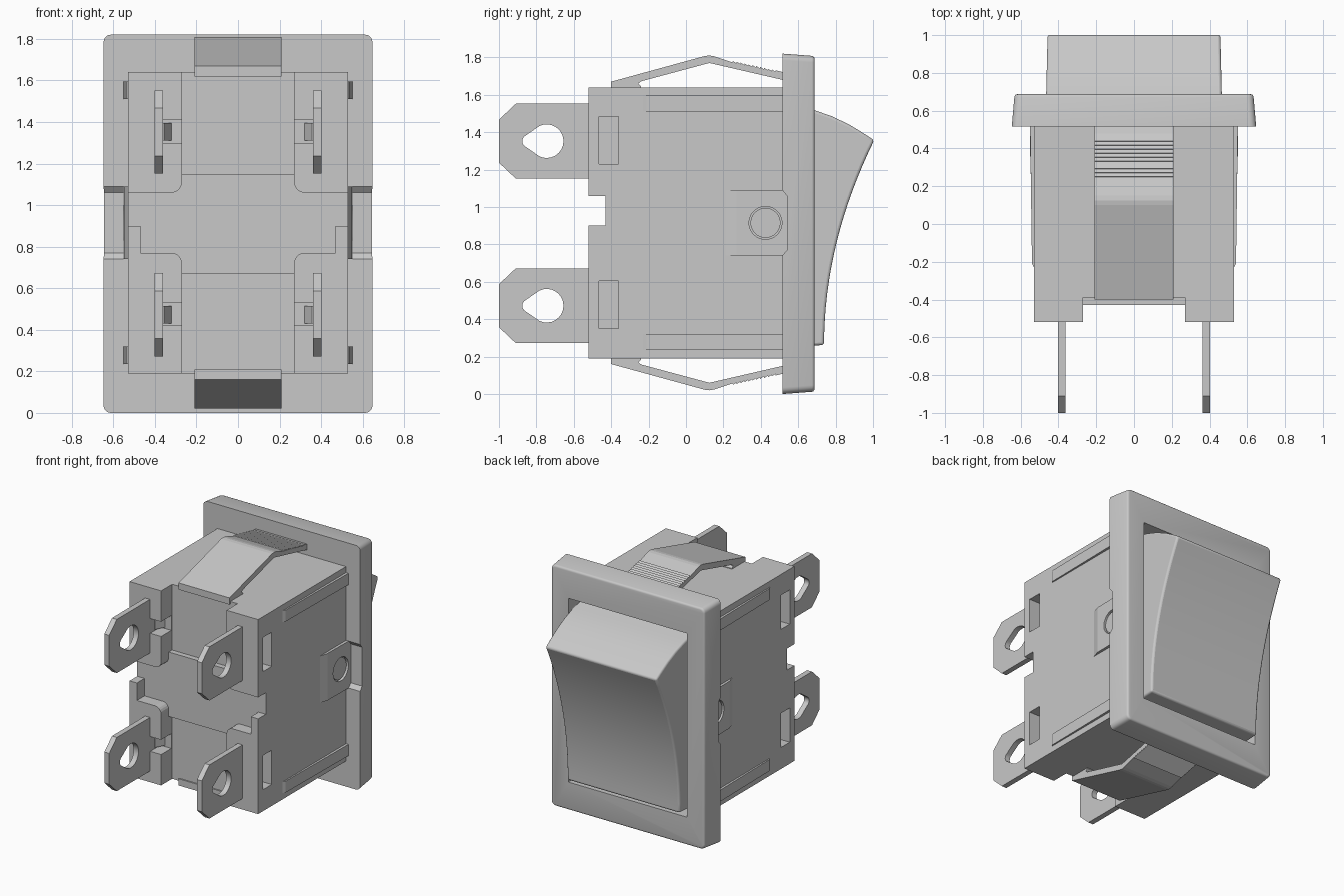
import bpy, bmesh, math

cube = bpy.data.objects.get("Cube")
if cube:
    bpy.data.objects.remove(cube, do_unlink=True)

grey = bpy.data.materials.new("light grey plastic")
grey.use_nodes = True
grey.diffuse_color = (0.58, 0.58, 0.58, 1)
for node in grey.node_tree.nodes:
    if node.type == 'BSDF_PRINCIPLED':
        node.inputs["Base Color"].default_value = grey.diffuse_color

MID = 0.915      # mid height of the housing
PITCH = 0.88     # vertical distance between terminals


def finish(name, bm):
    bmesh.ops.recalc_face_normals(bm, faces=bm.faces)
    mesh = bpy.data.meshes.new(name)
    bm.to_mesh(mesh)
    bm.free()
    mesh.materials.append(grey)
    ob = bpy.data.objects.new(name, mesh)
    bpy.context.collection.objects.link(ob)
    return ob


def prism(name, pts, axis, lo, hi):
    """Extrude a profile: (y, z) along x, (x, z) along y or (x, y) along z."""
    place = {'x': lambda a, b, t: (t, a, b),
             'y': lambda a, b, t: (a, t, b),
             'z': lambda a, b, t: (a, b, t)}[axis]
    bm = bmesh.new()
    ends = [[bm.verts.new(place(a, b, t)) for a, b in pts] for t in (lo, hi)]
    for end in ends:
        bm.faces.new(end)
    for i in range(len(pts)):
        j = (i + 1) % len(pts)
        bm.faces.new((ends[0][i], ends[0][j], ends[1][j], ends[1][i]))
    return finish(name, bm)


def box(name, x, y, z):
    return prism(name, [(x[0], z[0]), (x[1], z[0]), (x[1], z[1]), (x[0], z[1])], 'y', *y)


def arc(cx, cy, r, start, end, n):
    steps = [math.radians(start + (end - start) * i / n) for i in range(n + 1)]
    return [(cx + r * math.cos(a), cy + r * math.sin(a)) for a in steps]


def activate(ob):
    bpy.ops.object.select_all(action='DESELECT')
    ob.select_set(True)
    bpy.context.view_layer.objects.active = ob


def cut(ob, cutter):
    cutter.hide_render = True
    mod = ob.modifiers.new("cut", 'BOOLEAN')
    mod.operation = 'DIFFERENCE'
    mod.solver = 'EXACT'
    mod.object = cutter
    activate(ob)
    bpy.ops.object.modifier_apply(modifier=mod.name)
    bpy.data.objects.remove(cutter, do_unlink=True)


def smooth(ob, angle=30):
    activate(ob)
    bpy.ops.object.shade_smooth_by_angle(angle=math.radians(angle))


# Housing with a cross-shaped recess in the terminal side
housing = box("housing", (-0.53, 0.53), (-0.52, 0.525), (0.19, 1.64))
half = [(0.27, 1.8)] + arc(0.32, 1.11, 0.05, 180, 270, 5)
half += [(0.6, 1.06), (0.6, 0.9), (0.47, 0.9), (0.47, 0.77)]
half += arc(0.32, 0.72, 0.05, 90, 180, 5) + [(0.27, 0.0)]
cross = half + [(-x, z) for x, z in reversed(half)]
cut(housing, prism("recess_cutter", cross, 'y', -0.7, -0.43))
for z in ((1.15, 1.9), (-0.1, 0.67)):
    cut(housing, box("channel_cutter", (-0.27, 0.27), (-0.6, -0.39), z))
for s in (1, -1):
    for zc in (1.355, 1.355 - PITCH):
        cut(housing, box("slot_cutter", (s * 0.2, s * 0.36), (-0.6, -0.4),
                         (zc - 0.055, zc + 0.055)))
        cut(housing, box("window_cutter", (s * 0.4, s * 0.6), (-0.465, -0.36),
                         (zc - 0.125, zc + 0.13)))

# Terminals with teardrop holes and small latch tabs
for s, side in ((1, "left"), (-1, "right")):
    for zc, level in ((1.352, "upper"), (1.352 - PITCH, "lower")):
        outline = [(-0.38, -0.2), (-0.91, -0.2), (-1, -0.115),
                   (-1, 0.115), (-0.91, 0.2), (-0.38, 0.2)]
        blade = prism(f"{level}_{side}_terminal", [(y, zc + d) for y, d in outline],
                      'x', s * 0.362, s * 0.402)
        drop = arc(-0.745, zc, 0.09, -115, 115, 16) + arc(-0.84, zc, 0.035, 115, 245, 6)
        cut(blade, prism("hole_cutter", drop, 'x', s * 0.3, s * 0.5))
        smooth(blade)
        tab = [(s * 0.37, -0.47), (s * 0.355, -0.47), (s * 0.32, -0.4), (s * 0.37, -0.38)]
        prism(f"{level}_{side}_latch_tab", tab, 'z', zc - 0.042, zc + 0.042)
        # raised catch inside the side window
        catch = [(s * 0.4, -0.46), (s * 0.41, -0.46), (s * 0.41, -0.39), (s * 0.4, -0.39)]
        prism(f"{level}_{side}_catch", catch, 'z', zc - 0.05, zc + 0.05)

# Spring clips with serrated ends, above and below
teeth = []
n = 12
for i in range(n):
    y = 0.48 - i * 0.25 / n
    top = 1.81 - (y - 0.12) * 0.22
    teeth += [(y, top), (y - 0.002, top - 0.008)]
clip = [(-0.4, 1.62), (-0.4, 1.67), (0.1, 1.807), (0.125, 1.81), (0.15, 1.806)]
clip += list(reversed(teeth)) + [(0.515, 1.722), (0.515, 1.68), (0.125, 1.77),
                                 (-0.24, 1.672), (-0.255, 1.66), (-0.24, 1.645), (-0.24, 1.62)]
prism("upper_clip", clip, 'x', -0.21, 0.21)
prism("lower_clip", [(y, 2 * MID - z) for y, z in clip], 'x', -0.21, 0.21)

# Side ribs, pivot plates and pivot pins
for s, side in ((1, "left"), (-1, "right")):
    rib = [(0.52, -0.25), (0.54, -0.21), (0.55, 0.52), (0.52, 0.52)]
    for z, level in ((1.51, "upper"), (0.235, "lower")):
        prism(f"{level}_{side}_rib", [(s * x, y) for x, y in rib], 'z', z, z + 0.085)
    plate_pts = [(0.52, 0.21), (0.53, 0.21), (0.548, 0.27), (0.552, 0.545), (0.52, 0.545)]
    plate = prism(f"{side}_pivot_plate", [(s * x, y) for x, y in plate_pts], 'z', 0.74, 1.09)
    cut(plate, prism("pivot_cutter", arc(0.425, MID, 0.088, 0, 350, 35), 'x', s * 0.5, s * 0.6))
    smooth(plate, 10)
    pin = prism(f"{side}_pivot_pin", arc(0.425, MID, 0.08, 0, 350, 35), 'x', s * 0.5, s * 0.54)
    smooth(pin)

# Tapered bezel with rounded corners
bm = bmesh.new()
bmesh.ops.create_cube(bm, size=1)
for v in bm.verts:
    back = v.co.y > 0
    v.co = (math.copysign(0.632 if back else 0.647, v.co.x), 0.687 if back else 0.515,
            0.91 + math.copysign(0.897 if back else 0.91, v.co.z))
corners = [e for e in bm.edges if abs(e.verts[0].co.y - e.verts[1].co.y) > 0.1]
bmesh.ops.bevel(bm, geom=corners, offset=0.035, segments=5, profile=0.5, affect='EDGES')
rim = [e for e in bm.edges if all(v.co.y > 0.68 for v in e.verts)]
bmesh.ops.bevel(bm, geom=rim, offset=0.014, segments=3, profile=0.5, affect='EDGES')
bezel = finish("bezel", bm)
cut(bezel, box("opening_cutter", (-0.49, 0.49), (0.4, 0.8), (0.22, 1.59)))
notch = [(0.49, 0.74), (0.515, 0.74), (0.54, 0.77), (0.54, 1.06), (0.515, 1.09), (0.49, 1.09)]
for s in (1, -1):
    cut(bezel, prism("notch_cutter", notch, 'x', s * 0.51, s * 0.7))
smooth(bezel)

# Rocker with a concave face
side_profile = [(0.515, 0.25), (0.515, 1.56), (0.685, 1.518), (0.78, 1.485),
                (0.87, 1.442), (0.94, 1.4)]
for i in range(17):
    t = 1 - i / 16
    side_profile.append((0.738 + 0.268 * t * t, 0.262 + 1.095 * t))
rocker = prism("rocker", side_profile, 'x', -0.465, 0.465)
for v in rocker.data.vertices:
    v.co.x *= 1 - 0.05 * max(0, v.co.y - 0.685)
bevel = rocker.modifiers.new("soft edges", 'BEVEL')
bevel.width = 0.014
bevel.segments = 3
bevel.limit_method = 'ANGLE'
bevel.angle_limit = math.radians(40)
smooth(rocker, 35)
